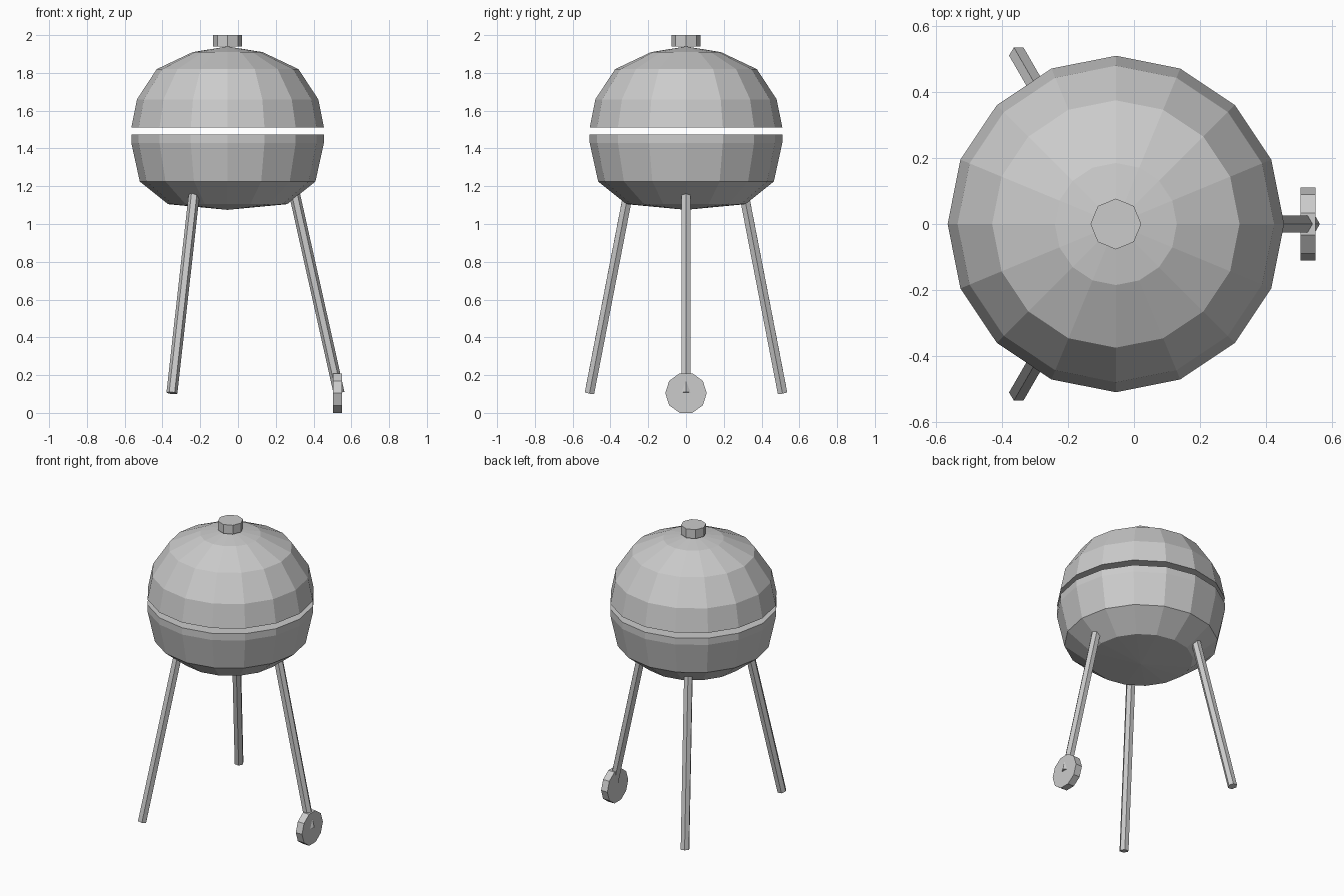
import bpy, bmesh, math
from mathutils import Vector, Matrix

if "Cube" in bpy.data.objects:
    bpy.data.objects.remove(bpy.data.objects["Cube"], do_unlink=True)

grey = bpy.data.materials.new("plain grey")
grey.use_nodes = True
COLOUR = (0.6, 0.6, 0.6, 1)
grey.diffuse_color = COLOUR
grey.node_tree.nodes["Principled BSDF"].inputs["Base Color"].default_value = COLOUR

CX = -0.055  # axis of the kettle


def finish(name, bm):
    bmesh.ops.recalc_face_normals(bm, faces=bm.faces)
    mesh = bpy.data.meshes.new(name)
    bm.to_mesh(mesh)
    bm.free()
    mesh.materials.append(grey)
    obj = bpy.data.objects.new(name, mesh)
    bpy.context.collection.objects.link(obj)
    return obj


def lathe(name, profile, sides):
    """Closed solid turned around the kettle axis; radius 0 makes a pole."""
    bm = bmesh.new()
    rings = []
    for r, z in profile:
        count = sides if r > 0 else 1
        rings.append([bm.verts.new((CX + r * math.cos(math.tau * i / sides),
                                    r * math.sin(math.tau * i / sides), z))
                      for i in range(count)])
    for a, b in zip(rings, rings[1:]):
        for i in range(sides):
            j = (i + 1) % sides
            loop = [a[i % len(a)], a[j % len(a)], b[j % len(b)], b[i % len(b)]]
            bm.faces.new(list(dict.fromkeys(loop)))
    for ring in (rings[0], rings[-1]):
        if len(ring) > 1:
            bm.faces.new(ring)
    return finish(name, bm)


def rod(name, start, end, radius, sides, outward):
    """Prism between two points with one corner facing outward."""
    start, end = Vector(start), Vector(end)
    axis = (end - start).normalized()
    side = axis.cross(outward).normalized()
    out = side.cross(axis)
    bm = bmesh.new()
    rings = []
    for p in (start, end):
        rings.append([bm.verts.new(p + radius * (out * math.cos(t) + side * math.sin(t)))
                      for t in (math.tau * i / sides for i in range(sides))])
    for i in range(sides):
        j = (i + 1) % sides
        bm.faces.new((rings[0][i], rings[0][j], rings[1][j], rings[1][i]))
    for ring in rings:
        bm.faces.new(ring)
    return finish(name, bm)


# Kettle: lid floats just above the bowl
lathe("lid", [(0.51, 1.51), (0.48, 1.66), (0.375, 1.82), (0.185, 1.91), (0, 1.94)], 16)
lathe("bowl", [(0, 1.075), (0.315, 1.105), (0.465, 1.225), (0.51, 1.43), (0.51, 1.475)], 16)
lathe("lid_knob", [(0.077, 1.94), (0.077, 2.0)], 8)

# Three splayed legs
for name, angle in (("left_leg", 0), ("back_right_leg", 120), ("front_right_leg", 240)):
    out = Matrix.Rotation(math.radians(angle), 3, 'Z') @ Vector((1, 0, 0))
    base = Vector((CX, 0, 0))
    rod(name, base + out * 0.355 + Vector((0, 0, 1.155)),
        base + out * 0.59 + Vector((0, 0, 0.105)), 0.029, 6, out)

# Wheel on the left leg
rod("wheel", (0.504, 0, 0.105), (0.55, 0, 0.105), 0.11, 10, Vector((0, 1, 0)))
